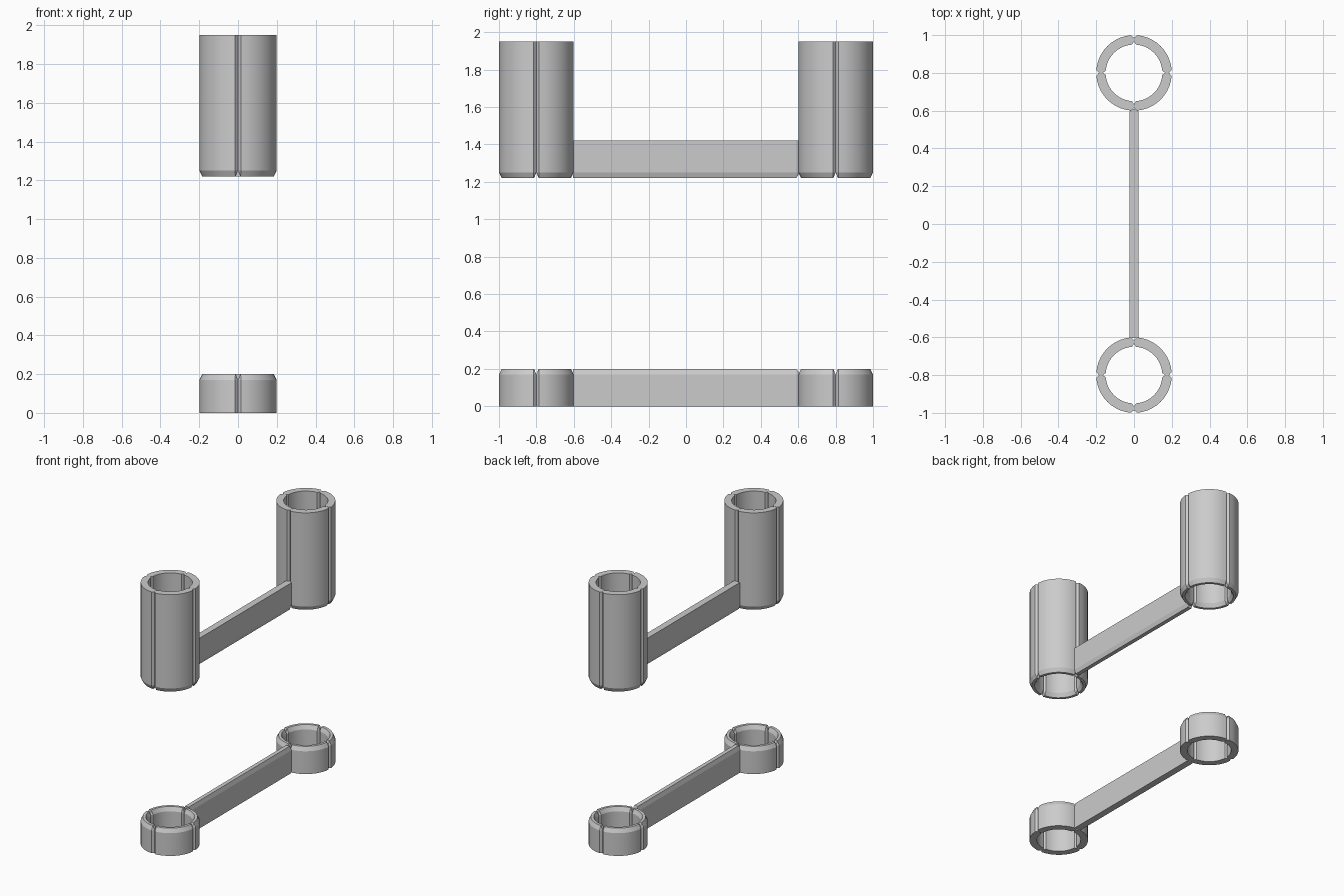
import bpy, bmesh
from math import cos, sin, pi, radians

if "Cube" in bpy.data.objects:
    bpy.data.objects.remove(bpy.data.objects["Cube"])

RO, RI, C, CZ = 0.2, 0.15, 0.015, 0.03   # outer/inner radius, chamfers
CY = 0.8                                 # distance of pipes from the centre


def loft(name, sections, loc=(0, 0, 0)):
    """Skin a row of closed cross-sections and cap both ends."""
    bm = bmesh.new()
    rows = [[bm.verts.new(p) for p in s] for s in sections]
    n = len(rows[0])
    for a, b in zip(rows, rows[1:]):
        for i in range(n):
            j = (i + 1) % n
            bm.faces.new((a[i], a[j], b[j], b[i]))
    bm.faces.new(rows[0])
    bm.faces.new(rows[-1])
    bmesh.ops.remove_doubles(bm, verts=bm.verts, dist=1e-5)
    bmesh.ops.recalc_face_normals(bm, faces=bm.faces)
    me = bpy.data.meshes.new(name)
    bm.to_mesh(me)
    bm.free()
    ob = bpy.data.objects.new(name, me)
    ob.location = loc
    bpy.context.collection.objects.link(ob)
    bpy.ops.object.select_all(action='DESELECT')
    ob.select_set(True)
    bpy.context.view_layer.objects.active = ob
    bpy.ops.object.shade_smooth_by_angle(angle=radians(15))
    return ob


def profile(a, b, flat, rim, inset, c):
    """Strip section from a to b, chamfered towards the rim; end caps are inset."""
    s = 1 if rim > flat else -1
    if inset:
        a, b = a + c, b - c
    k = 0 if inset else c
    tip = rim - s * CZ if inset else rim
    return [(a, flat), (b, flat), (b, rim - s * CZ),
            (b - k, tip), (a + k, tip), (a, rim - s * CZ)]


def quarter(name, y, q, flat, rim):
    steps, d = 10, C / RO
    angles = [0.001] + [d + (pi / 2 - 2 * d) * i / steps for i in range(steps + 1)] + [pi / 2 - 0.001]
    secs = []
    for i, t in enumerate(angles):
        t += q * pi / 2
        end = i in (0, len(angles) - 1)
        secs.append([(r * cos(t), r * sin(t), z)
                     for r, z in profile(RI, RO, flat, rim, end, C)])
    loft(name, secs, (0, y, 0))


def beam(name, flat, rim):
    # plain end at the front, chamfered end at the back
    secs = [[(x, y, z) for x, z in profile(-0.025, 0.025, flat, rim, end, 0.01)]
            for y, end in ((-0.603, False), (0.59, False), (0.61, True))]
    loft(name, secs)


# Pipes made of four quarter shells: low base rings and tall upper sleeves
for part, flat, rim in (("base_ring", 0.0, 0.2), ("upper_sleeve", 1.95, 1.22)):
    for side, y in (("front", -CY), ("back", CY)):
        for q in range(4):
            quarter(f"{part}_{side}_{q + 1}", y, q, flat, rim)

# Connecting walls between the pipes
beam("base_wall", 0.0, 0.2)
beam("upper_wall", 1.42, 1.22)
